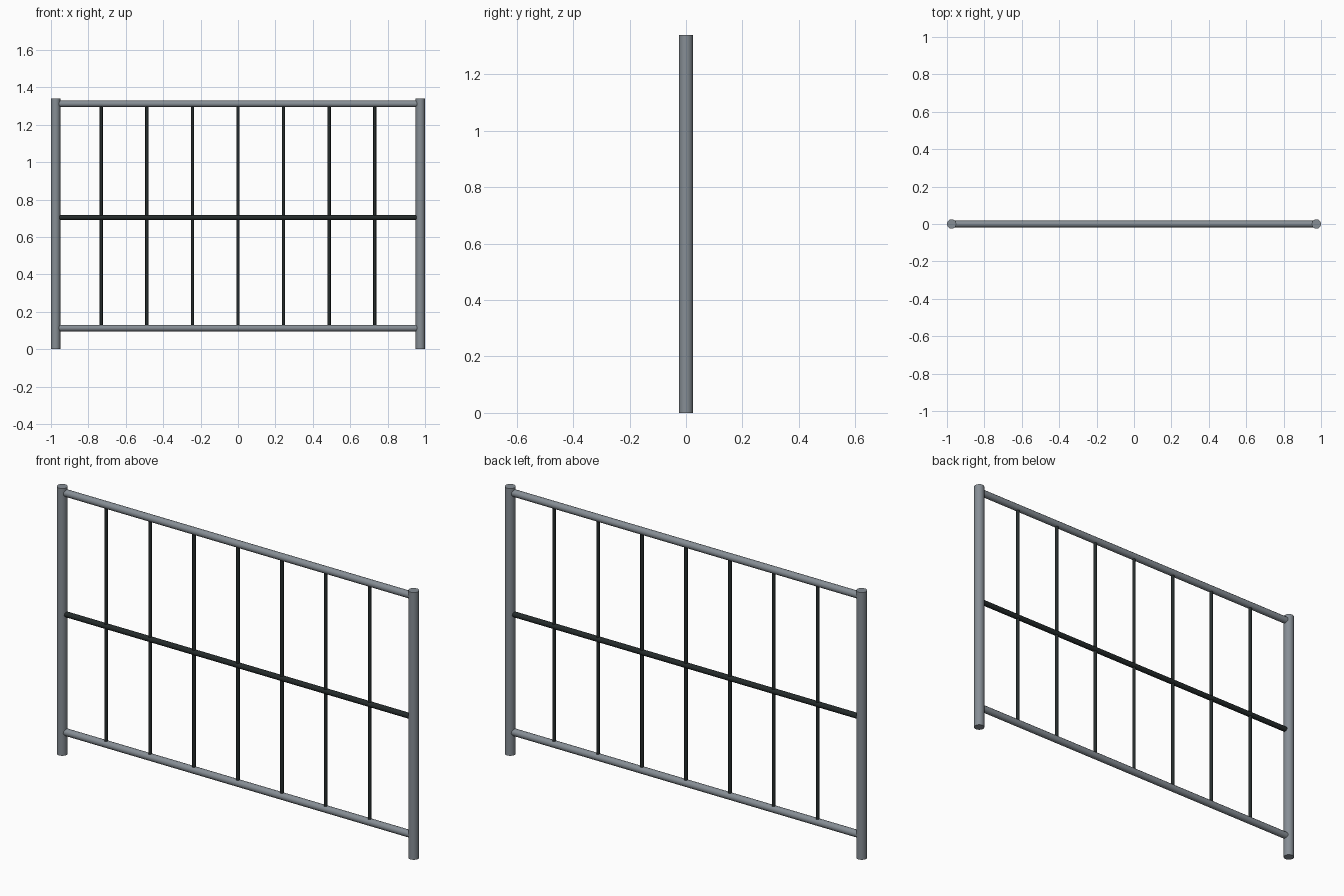
import bpy
import math

cube = bpy.data.objects.get("Cube")
if cube:
    bpy.data.objects.remove(cube, do_unlink=True)


def make_material(name, color):
    mat = bpy.data.materials.new(name)
    mat.use_nodes = True
    mat.diffuse_color = color
    mat.node_tree.nodes["Principled BSDF"].inputs["Base Color"].default_value = color
    return mat


steel = make_material("grey_steel", (0.24, 0.27, 0.30, 1))
black = make_material("black_iron", (0.018, 0.024, 0.024, 1))


def tube(name, center, length, radius, sides, mat, horizontal=False):
    """Capped round bar, upright or running along x."""
    bpy.ops.mesh.primitive_cylinder_add(
        vertices=sides, radius=radius, depth=length, location=center,
        rotation=(0, math.pi / 2 if horizontal else 0, 0))
    obj = bpy.context.object
    obj.name = name
    obj.data.materials.append(mat)
    bpy.ops.object.shade_smooth_by_angle(angle=math.radians(35))
    return obj


POST_X, POST_R, HEIGHT = 0.975, 0.025, 1.34
RAIL_R = 0.0175
TOP_Z, MID_Z, BOTTOM_Z = 1.312, 0.704, 0.113
SPAN = 2 * (POST_X - 0.01)

# End posts
for side, x in (("left", POST_X), ("right", -POST_X)):
    tube(f"{side}_post", (x, 0, HEIGHT / 2), HEIGHT, POST_R, 16, steel)

# Horizontal rails
tube("top_rail", (0, 0, TOP_Z), SPAN, RAIL_R, 12, steel, True)
tube("bottom_rail", (0, 0, BOTTOM_Z), SPAN, RAIL_R, 12, steel, True)
tube("middle_rail", (0, 0, MID_Z), SPAN, 0.0135, 12, black, True)

# Evenly spaced upright bars between the top and bottom rails
BARS = 7
spacing = 2 * POST_X / (BARS + 1)
for i in range(BARS):
    x = (i - (BARS - 1) / 2) * spacing
    tube(f"upright_bar_{i + 1}", (x, 0, (TOP_Z + BOTTOM_Z) / 2),
         TOP_Z - BOTTOM_Z, 0.0085, 12, black)
